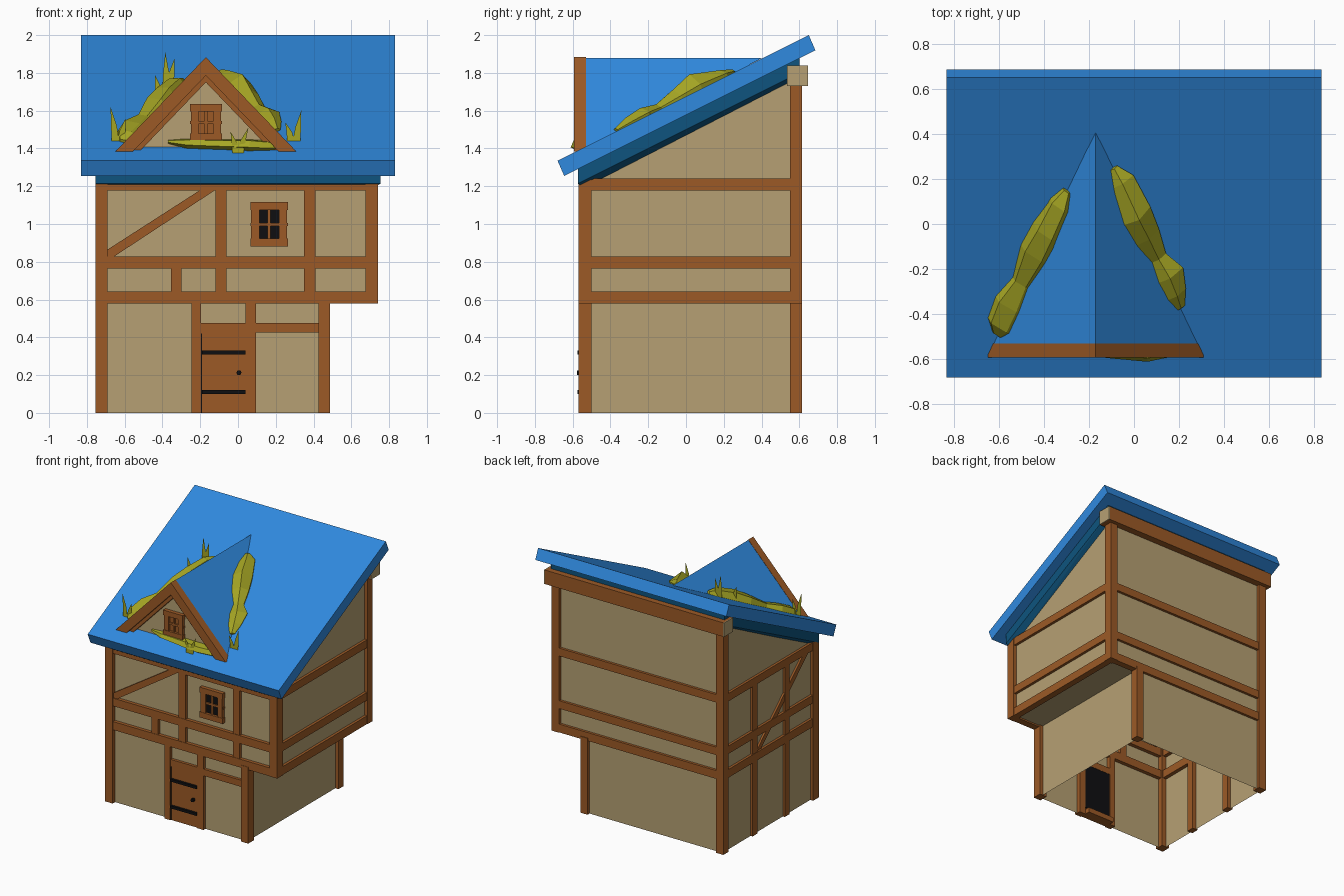
import bpy, bmesh, math, random
from mathutils import Vector

if "Cube" in bpy.data.objects:
    bpy.data.objects.remove(bpy.data.objects["Cube"])
random.seed(4)

def mat(name, r, g, b):
    m = bpy.data.materials.new(name)
    lin = lambda c: (c / 255 / 12.92) if c < 11 else ((c / 255 + 0.055) / 1.055) ** 2.4
    m.diffuse_color = (lin(r), lin(g), lin(b), 1)
    m.use_nodes = True
    m.node_tree.nodes["Principled BSDF"].inputs["Base Color"].default_value = m.diffuse_color
    return m

BLUE = mat("roof blue", 48, 138, 223)
TEAL = mat("eave teal", 14, 84, 126)
WOOD = mat("timber brown", 156, 90, 38)
TAN = mat("plaster tan", 182, 160, 115)
MOSS = mat("moss olive", 166, 166, 36)
BLACK = mat("iron black", 15, 15, 17)

def finish(name, bm, *mats):
    bmesh.ops.recalc_face_normals(bm, faces=bm.faces)
    me = bpy.data.meshes.new(name)
    bm.to_mesh(me)
    bm.free()
    for m in mats:
        me.materials.append(m)
    ob = bpy.data.objects.new(name, me)
    bpy.context.collection.objects.link(ob)
    return ob

def hull(name, pts, m):
    bm = bmesh.new()
    for p in pts:
        bm.verts.new(p)
    bmesh.ops.convex_hull(bm, input=bm.verts)
    bmesh.ops.dissolve_limit(bm, angle_limit=0.01, verts=bm.verts, edges=bm.edges)
    return finish(name, bm, m)

def box(name, x0, x1, y0, y1, z0, z1, m=WOOD):
    return hull(name, [(x, y, z) for x in (x0, x1) for y in (y0, y1) for z in (z0, z1)], m)

def prism(name, prof, axis, a, b, m):
    """Extrude a profile along x (profile is y,z) or y (profile is x,z)."""
    bm = bmesh.new()
    put = (lambda p, t: (t, p[0], p[1])) if axis == 'x' else (lambda p, t: (p[0], t, p[1]))
    f = bm.faces.new([bm.verts.new(put(p, a)) for p in prof])
    r = bmesh.ops.extrude_face_region(bm, geom=[f])
    d = Vector((b - a, 0, 0)) if axis == 'x' else Vector((0, b - a, 0))
    bmesh.ops.translate(bm, vec=d, verts=[v for v in r['geom'] if isinstance(v, bmesh.types.BMVert)])
    return finish(name, bm, m)

def roof_z(y):
    return 1.335 + 0.5 * (y + 0.68)

# plaster shell: L-shaped front outline, sloped top, open floor
bm = bmesh.new()
outline = [(-.73, 0), (.46, 0), (.46, .59), (.715, .59), (.715, 9), (-.73, 9)]
rings = [[bm.verts.new((x, y, 1.265 + .5 * (y + .57) if z > 5 else z)) for x, z in outline]
         for y in (-.54, .59)]
for r in rings:
    bm.faces.new(r)
for i in range(1, 6):
    j = (i + 1) % 6
    bm.faces.new((rings[0][i], rings[0][j], rings[1][j], rings[1][i]))
finish("plaster_walls", bm, TAN)

# roof slab and tapered eave layer
prism("roof_slab", [(-.68, 1.335), (-.645, 1.255), (.685, 1.92), (.65, 2.0)], 'x', -.83, .83, BLUE)
under = []
for y in (-.572, .6):
    z = 1.215 + .5 * (y + .57)
    under += [(s * .755, y, z + dz) for s in (-1, 1) for dz in (0, .085)]
    under += [(s * .71, y + (.03 if y < 0 else 0), z - .025) for s in (-1, 1)]
hull("eave_layer", under, TEAL)

# ridge purlin with plaster-coloured ends
box("purlin", -.775, .775, .535, .645, 1.73, 1.84)
for s in (-1, 1):
    box("purlin_end", s * .775, s * .782, .535, .645, 1.73, 1.84, TAN)

# corner posts
for y0, y1, top in ((-.57, -.5, 1.24), (.55, .615, 1.76)):
    box("left_corner_post", -.755, -.69, y0, y1, 0, top)
    box("upper_right_post", .675, .74, y0, y1, .578, top)
    box("lower_right_post", .425, .488, y0, y1, 0, .6)

# horizontal beams round all four sides
for z0, z1, zf in ((.578, .643, .643), (.765, .827, .827), (1.178, 1.24, 1.22)):
    box("front_beam", -.7, .69, -.567, -.51, z0, zf)
    box("back_beam", -.7, .69, .56, .61, z0, z1)
    box("right_beam", .685, .736, -.51, .56, z0, z1)
    box("left_beam", -.75, -.7, -.51, .56, z0, z1)

# front studs
for x0, x1, z0, z1 in ((-.12, -.06, .64, 1.19), (.35, .41, .64, 1.19), (-.355, -.3, .64, .77),
                       (-.245, -.195, 0, .59), (.04, .095, 0, .59)):
    box("front_stud", x0, x1, -.564, -.51, z0, z1)
box("door_lintel", -.2, .43, -.562, -.51, .425, .477)

# left wall studs
for y in (.21, -.19):
    box("left_stud", -.747, -.7, y - .03, y + .03, 0, 1.19)

# diagonal braces
prism("front_brace", [(-.69, .825), (-.66, .825), (-.12, 1.18), (-.20, 1.18), (-.69, .865)],
      'y', -.56, -.51, WOOD)
prism("left_brace", [(.19, .65), (.13, .65), (-.48, 1.2), (-.41, 1.2)], 'x', -.745, -.7, WOOD)

# door with iron hinges and knob
box("door", -.195, .04, -.557, -.52, 0, .425)
box("door_back", -.195, .04, -.52, -.512, .06, .425, BLACK)
box("door_sill", -.195, .04, -.55, -.47, 0, .04)
for z in (.11, .32):
    box("door_hinge", -.19, .04, -.575, -.55, z - .01, z + .01, BLACK)
box("door_gap", -.196, -.19, -.56, -.55, 0, .42, BLACK)
hull("door_knob", [(.005 + .014 * math.cos(a * math.pi / 3), y, .213 + .014 * math.sin(a * math.pi / 3))
                   for a in range(6) for y in (-.578, -.55)], BLACK)

def window(name, x0, x1, z0, z1, y, w, pane):
    """Four-bar frame with a cross of glazing bars over a pane."""
    cx, cz = (x0 + x1) / 2, (z0 + z1) / 2
    box(name + "_pane", x0 + .01, x1 - .01, y + .02, y + .045, z0 + .01, z1 - .01, pane)
    for a in (x0 + .005, x1 - w - .005):
        box(name + "_side", a, a + w, y + .003, y + .05, z0 + .01, z1 - .01)
    for a in (z0, z1 - w):
        box(name + "_rail", x0, x1, y, y + .05, a, a + w)
    box(name + "_mullion", cx - .008, cx + .008, y + .01, y + .04, z0, z1)
    box(name + "_bar", x0, x1, y + .01, y + .04, cz - .008, cz + .008)

window("front_window", .065, .265, .88, 1.117, -.57, .043, BLACK)
window("dormer_window", -.255, -.085, 1.44, 1.635, -.565, .04, WOOD)

# dormer: wedge running back into the roof, plaster on the front face
CX, TOP, BASE, HALF = -.17, 1.88, 1.385, .475
dorm = hull("dormer", [(CX - HALF, -.535, BASE), (CX + HALF, -.535, BASE),
                       (CX, -.535, TOP), (CX, .405, TOP)], BLUE)
dorm.data.materials.append(TAN)
for p in dorm.data.polygons:
    p.material_index = 1 if p.normal.y < -.9 else 0

def chevron(name, top, t, y0, y1):
    k = HALF / (TOP - BASE)
    a, b = (top - BASE) * k, (top - t - BASE) * k
    prism(name, [(CX - a, BASE), (CX, top), (CX + a, BASE), (CX + b, BASE), (CX, top - t), (CX - b, BASE)],
          'y', y0, y1, WOOD)
chevron("barge_boards", TOP + .003, .097, -.592, -.53)
chevron("inner_barge_trim", TOP - .09, .04, -.565, -.53)

def lump(name, path, u, v):
    """Faceted moss: jittered six-sided rings along a path of (point, width, height)."""
    bm = bmesh.new()
    prev = None
    for c, w, h in path:
        ring = []
        for i in range(6):
            a = (i + .25) * math.pi / 3
            j = random.uniform(.88, 1.12)
            ring.append(bm.verts.new(Vector(c) + (u * math.cos(a) * w + v * math.sin(a) * h) * j))
        if prev:
            for i in range(6):
                bm.faces.new((prev[i], prev[i - 1], ring[i - 1], ring[i]))
        else:
            bm.faces.new(ring)
        prev = ring
    bm.faces.new(prev)
    finish(name, bm, MOSS)

def valley(s, y, out=0):
    z = roof_z(y)
    return (CX + s * ((TOP - z) * HALF / (TOP - BASE) + out), y, z)

# moss along both valleys and under the gable
up = Vector((0, -.447, .894))
for s, rows in ((-1, ((.15, .025, .03), (.09, .06, .06), (-.03, .08, .085), (-.13, .09, .07),
                      (-.26, .055, .04), (-.36, .085, .055), (-.45, .075, .05), (-.49, .035, .02))),
                (1, ((.25, .025, .02), (.19, .065, .05), (.05, .085, .095), (-.05, .08, .07),
                     (-.15, .055, .035), (-.23, .09, .05), (-.31, .065, .04), (-.37, .025, .02)))):
    lump("valley_moss", [(valley(s, y), w, h) for y, w, h in rows], Vector((.88, s * .47, s * .235)), up)
lump("gable_moss", [((x, -.535, z), w, h) for x, z, w, h in
     ((-.37, 1.435, .015, .01), (-.27, 1.425, .05, .03), (-.08, 1.42, .065, .035),
      (.06, 1.415, .08, .035), (.17, 1.41, .055, .035), (.25, 1.405, .015, .01))],
     Vector((0, 1, 0)), Vector((0, 0, 1)))

# flat grass blades: base x, base z, tip x, tip z, y
bm = bmesh.new()
for bx, bz, tx, tz, y in ((-.65, 1.44, -.675, 1.62, -.47), (-.62, 1.44, -.595, 1.56, -.47),
                          (-.42, 1.68, -.44, 1.79, 0), (-.38, 1.72, -.385, 1.91, .12),
                          (-.36, 1.73, -.335, 1.88, .12), (.28, 1.44, .25, 1.54, -.47),
                          (.31, 1.44, .335, 1.6, -.47), (-.01, 1.375, -.04, 1.49, -.6),
                          (.01, 1.375, .055, 1.51, -.6)):
    mx, mz = bx + (tx - bx) * .3, bz + (tz - bz) * .45
    bm.faces.new([bm.verts.new((x, y, z)) for x, z in
                  ((bx - .02, bz), (bx + .02, bz), (mx + .016, mz), (tx, tz), (mx - .014, mz))])
finish("grass_blades", bm, MOSS)
